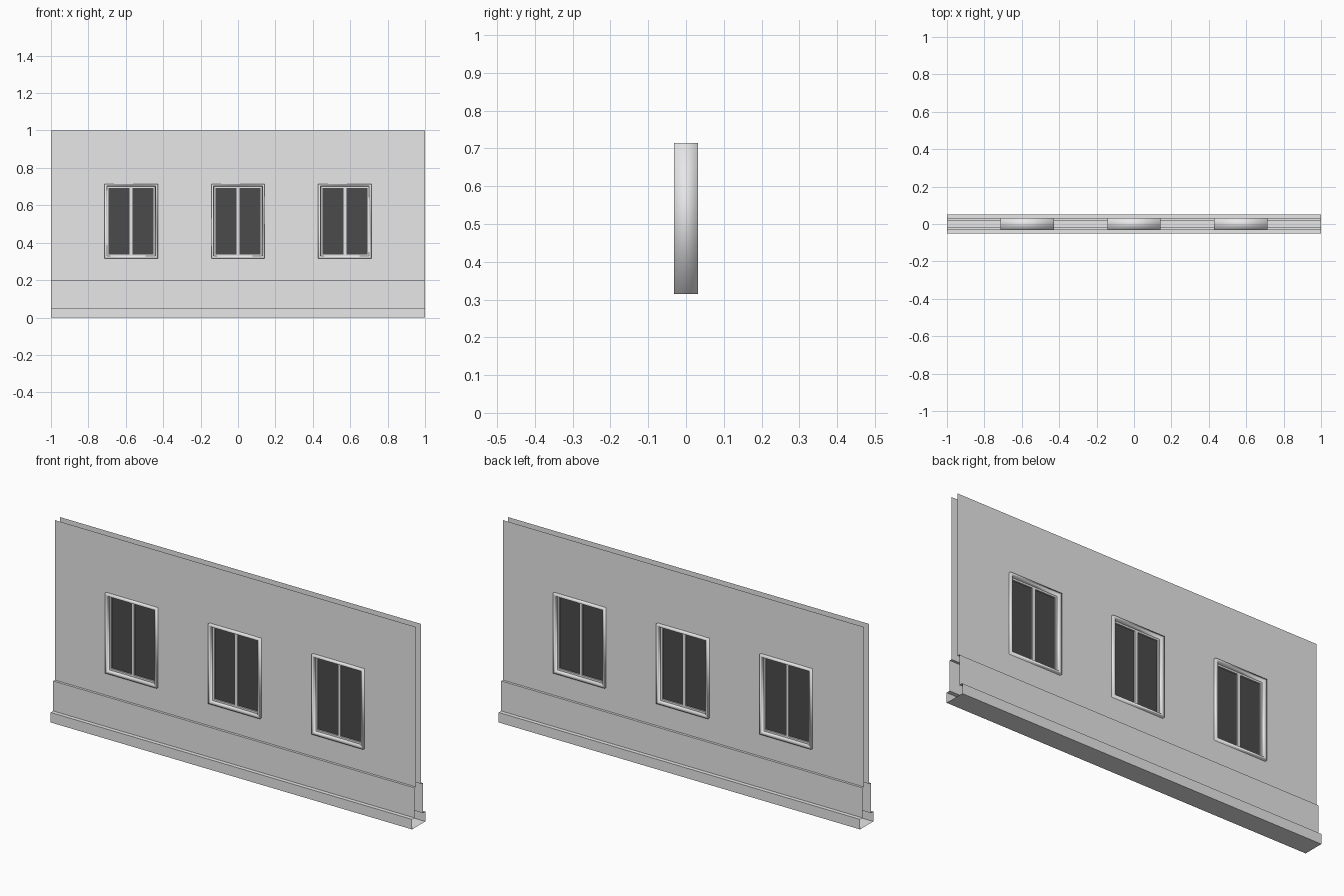
import bpy
import bmesh

cube = bpy.data.objects.get("Cube")
if cube:
    bpy.data.objects.remove(cube, do_unlink=True)


def material(name, value):
    mat = bpy.data.materials.new(name)
    mat.use_nodes = True
    color = (value, value, value, 1)
    mat.diffuse_color = color
    mat.node_tree.nodes["Principled BSDF"].inputs["Base Color"].default_value = color
    return mat


GREY = material("plaster grey", 0.8)
DARK = material("dark glass", 0.07)

WIDTH, HEIGHT = 2 / 7, 0.4     # window size
SILL = 0.315
CENTRES = (-2 * WIDTH, 0, 2 * WIDTH)
WALL_Y, SKIRT_Y, BASE_Y = 0.02, 0.032, 0.052
RIM_Y = 0.0315


def finish(name, bm, mat, smooth=False, recalc=True):
    bmesh.ops.remove_doubles(bm, verts=bm.verts, dist=1e-5)
    if recalc:
        bmesh.ops.recalc_face_normals(bm, faces=bm.faces)
    mesh = bpy.data.meshes.new(name)
    bm.to_mesh(mesh)
    bm.free()
    mesh.materials.append(mat)
    for p in mesh.polygons:
        p.use_smooth = smooth
    obj = bpy.data.objects.new(name, mesh)
    bpy.context.collection.objects.link(obj)
    return obj


def quad(bm, points):
    bm.faces.new([bm.verts.new(p) for p in points])


def box(name, x0, x1, y, z0, z1, mat):
    bm = bmesh.new()
    bmesh.ops.create_cube(bm, size=1)
    for v in bm.verts:
        v.co = (x0 if v.co.x < 0 else x1, y if v.co.y > 0 else -y,
                z0 if v.co.z < 0 else z1)
    return finish(name, bm, mat)


def ring(name, cx, profile, mat, smooth):
    """Sweep an (inset, y) profile around the window rectangle."""
    bm = bmesh.new()
    loops = []
    for inset, y in profile:
        w, z0, z1 = WIDTH / 2 - inset, SILL + inset, SILL + HEIGHT - inset
        loops.append([bm.verts.new((cx + sx * w, y, z)) for sx, z in
                      ((-1, z0), (1, z0), (1, z1), (-1, z1))])
    for i, a in enumerate(loops):
        b = loops[(i + 1) % len(loops)]
        for j in range(4):
            k = (j + 1) % 4
            bm.faces.new((a[j], a[k], b[k], b[j]))
    return finish(name, bm, mat, smooth)


# Wall skins: open sheets with window openings
xs = [-1] + [c + s * WIDTH / 2 for c in CENTRES for s in (-1, 1)] + [1]
zs = [0.2, SILL, SILL + HEIGHT, 1]
for name, side in (("front_wall", -1), ("back_wall", 1)):
    bm = bmesh.new()
    y = side * WALL_Y
    for i in range(len(xs) - 1):
        for j in range(3):
            if j == 1 and i % 2 == 1:
                continue
            pts = [(xs[i], y, zs[j]), (xs[i + 1], y, zs[j]),
                   (xs[i + 1], y, zs[j + 1]), (xs[i], y, zs[j + 1])]
            quad(bm, pts if side < 0 else pts[::-1])
    finish(name, bm, GREY, recalc=False)

# Stepped skirting and plinth, open at both ends
half = [(WALL_Y, 0.2), (SKIRT_Y, 0.2), (SKIRT_Y, 0.05), (BASE_Y, 0.05), (BASE_Y, 0)]
profile = [(-y, z) for y, z in half] + half[::-1]
bm = bmesh.new()
for (ya, za), (yb, zb) in zip(profile, profile[1:]):
    quad(bm, [(-1, ya, za), (-1, yb, zb), (1, yb, zb), (1, ya, za)])
finish("skirting_and_plinth", bm, GREY, recalc=False)

# Windows: rounded-looking rim, recessed sash, mullion and two panes
for side, cx in zip(("right", "middle", "left"), CENTRES):
    ring(side + "_window_rim", cx,
         [(0, -RIM_Y), (0.012, -RIM_Y), (0.014, -0.016),
          (0.014, 0.016), (0.012, RIM_Y), (0, RIM_Y)], GREY, True)
    ring(side + "_window_sash", cx,
         [(0.013, -0.016), (0.023, -0.016), (0.023, 0.016), (0.013, 0.016)], GREY, False)
    z0, z1 = SILL + 0.022, SILL + HEIGHT - 0.022
    box(side + "_window_mullion", cx - 0.008, cx + 0.008, 0.016, z0, z1, GREY)
    for label, s in (("right", -1), ("left", 1)):
        a, b = sorted((cx + s * 0.007, cx + s * (WIDTH / 2 - 0.022)))
        box(f"{side}_window_{label}_pane", a, b, 0.009, z0, z1, DARK)
